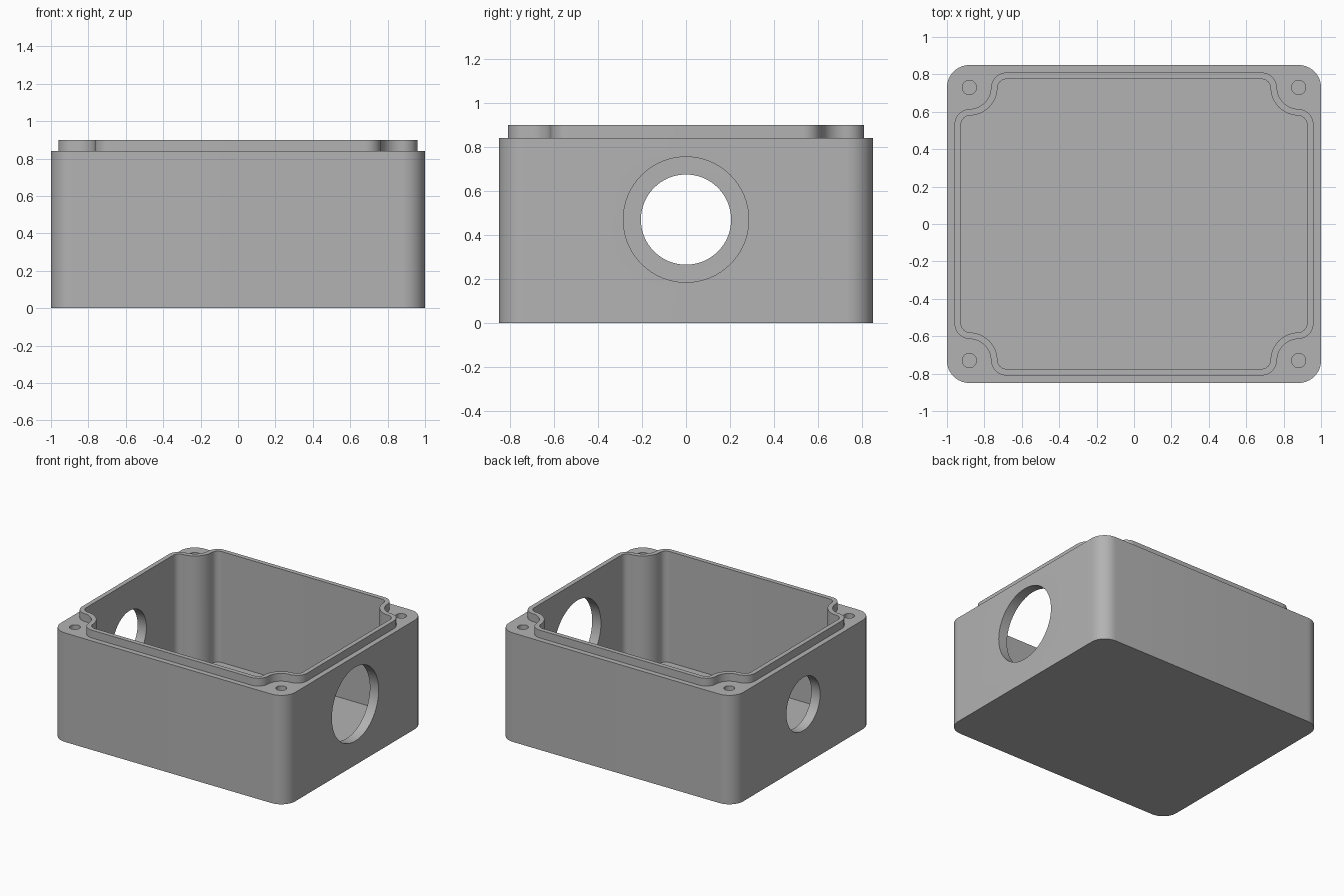
import bpy, bmesh, math
from math import pi
from mathutils import Matrix

if "Cube" in bpy.data.objects:
    bpy.data.objects.remove(bpy.data.objects["Cube"], do_unlink=True)

HALF_X, HALF_Y = 1.0, 0.85
RIM_Z, LIP_Z, FLOOR_Z = 0.84, 0.90, 0.045
SCREW_X, SCREW_Y = 0.88, 0.73

grey = bpy.data.materials.new("light grey")
grey.use_nodes = True
colour = (0.45, 0.45, 0.45, 1)
grey.diffuse_color = colour
grey.node_tree.nodes["Principled BSDF"].inputs["Base Color"].default_value = colour


def arc(cx, cy, r, start, end, steps=12):
    return [(cx + r * math.cos(start + (end - start) * i / steps),
             cy + r * math.sin(start + (end - start) * i / steps))
            for i in range(steps + 1)]


def four_corners(corner):
    """Mirror a +x +y corner path into a closed counter-clockwise outline."""
    flip = corner[::-1]
    return (corner + [(-x, y) for x, y in flip]
            + [(-x, -y) for x, y in corner] + [(x, -y) for x, y in flip])


def notched_outline(inset):
    """Rectangle whose corners step in around the screw posts."""
    x, y = 0.96 - inset, 0.81 - inset
    post, r = 0.115 + inset, 0.085 - inset
    path = arc(x - r, SCREW_Y - post - r, r, 0, pi / 2)
    path += arc(SCREW_X, SCREW_Y, post, 1.5 * pi, pi)
    path += arc(SCREW_X - post - r, y - r, r, 0, pi / 2)
    return four_corners(path)


def finish(name, bm):
    bmesh.ops.remove_doubles(bm, verts=bm.verts, dist=0.0001)
    bmesh.ops.recalc_face_normals(bm, faces=bm.faces)
    mesh = bpy.data.meshes.new(name)
    bm.to_mesh(mesh)
    bm.free()
    mesh.materials.append(grey)
    obj = bpy.data.objects.new(name, mesh)
    bpy.context.collection.objects.link(obj)
    return obj


def prism(name, outline, z0, z1):
    bm = bmesh.new()
    face = bm.faces.new([bm.verts.new((x, y, z0)) for x, y in outline])
    top = bmesh.ops.extrude_face_region(bm, geom=[face], use_keep_orig=True)["geom"]
    bmesh.ops.translate(bm, vec=(0, 0, z1 - z0),
                        verts=[v for v in top if isinstance(v, bmesh.types.BMVert)])
    return finish(name, bm)


def cylinder(name, radius, depth, centre, along_x=False):
    bm = bmesh.new()
    turn = Matrix.Rotation(pi / 2 if along_x else 0, 4, 'Y')
    bmesh.ops.create_cone(bm, cap_ends=True, segments=64, radius1=radius, radius2=radius,
                          depth=depth, matrix=Matrix.Translation(centre) @ turn)
    return finish(name, bm)


def combine(target, tool, operation):
    bpy.context.view_layer.objects.active = target
    mod = target.modifiers.new(tool.name, 'BOOLEAN')
    mod.object, mod.operation, mod.solver = tool, operation, 'EXACT'
    bpy.ops.object.modifier_apply(modifier=mod.name)
    bpy.data.objects.remove(tool, do_unlink=True)


# Outer shell with rounded corners and the raised sealing lip
radius = 0.12
shell = four_corners(arc(HALF_X - radius, HALF_Y - radius, radius, 0, pi / 2))
box = prism("enclosure_box", shell, 0, RIM_Z)
combine(box, prism("sealing_lip", notched_outline(0), 0.5, LIP_Z), 'UNION')

# Inner cavity
combine(box, prism("cavity", notched_outline(0.035), FLOOR_Z, 1.1), 'DIFFERENCE')

# Large cable opening on the left, smaller one on the right
for side, r in ((1, 0.285), (-1, 0.205)):
    combine(box, cylinder("cable_opening", r, 0.5, (side, 0, 0.47), True), 'DIFFERENCE')

# Blind screw holes in the corner posts
for sx in (-1, 1):
    for sy in (-1, 1):
        combine(box, cylinder("screw_hole", 0.038, 0.6,
                              (sx * SCREW_X, sy * SCREW_Y, RIM_Z)), 'DIFFERENCE')

# Smooth curved walls, keep crisp edges
bpy.ops.object.select_all(action='DESELECT')
box.select_set(True)
bpy.context.view_layer.objects.active = box
bpy.ops.object.shade_smooth_by_angle(angle=math.radians(30))
